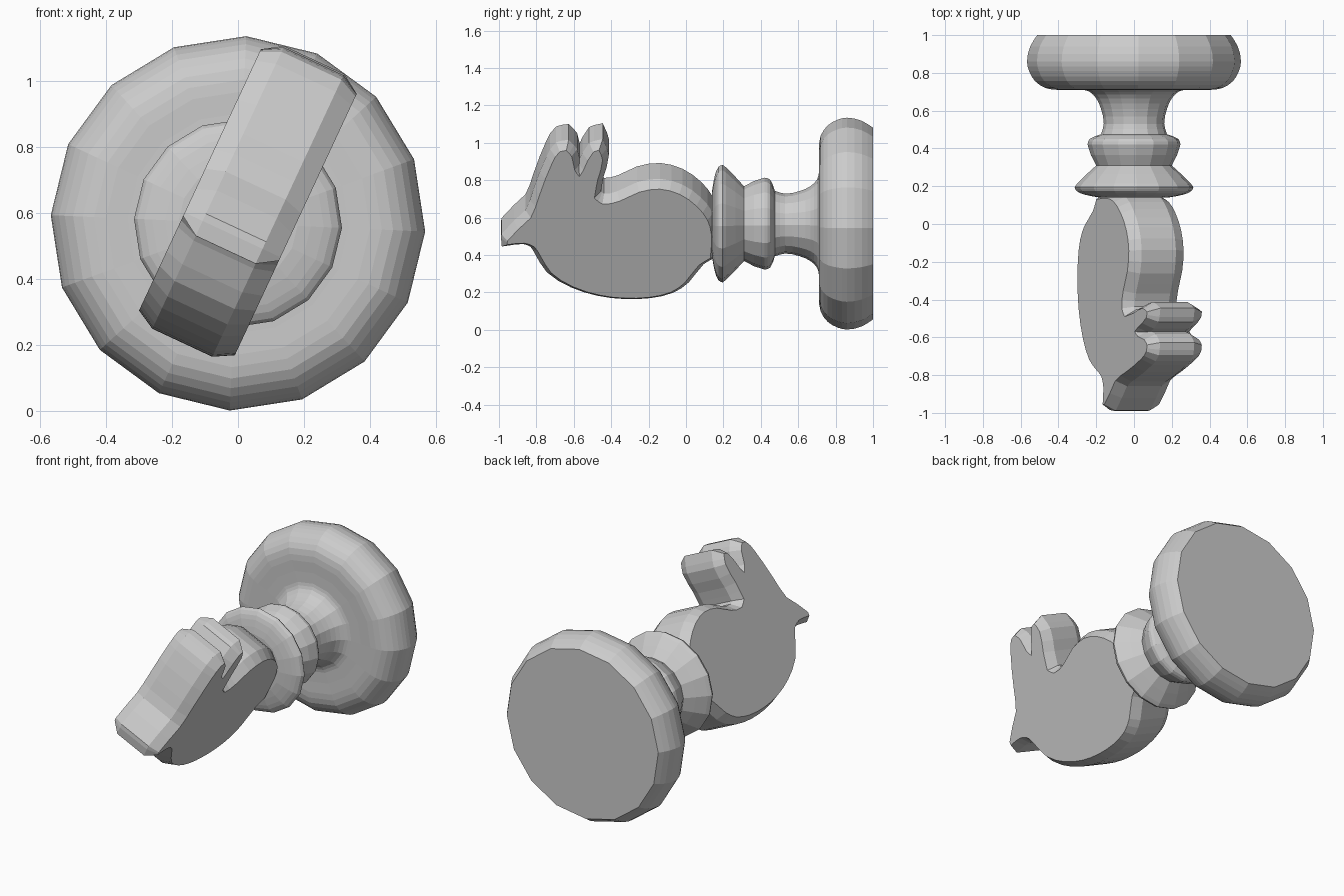
import bpy, bmesh, math
from mathutils import Vector

cube = bpy.data.objects.get("Cube")
if cube:
    bpy.data.objects.remove(cube, do_unlink=True)

TILT = math.radians(25)
AXIS_Z = 0.568
HALF_FACE, HALF_RIM, OUTSET = 0.16, 0.1, 0.033

grey = bpy.data.materials.new("plain grey")
grey.use_nodes = True
colour = (0.6, 0.6, 0.6, 1)
grey.diffuse_color = colour
grey.node_tree.nodes["Principled BSDF"].inputs["Base Color"].default_value = colour


def finish(name, bm):
    bmesh.ops.recalc_face_normals(bm, faces=bm.faces)
    mesh = bpy.data.meshes.new(name)
    bm.to_mesh(mesh)
    bm.free()
    mesh.materials.append(grey)
    ob = bpy.data.objects.new(name, mesh)
    ob.rotation_euler.y = TILT
    ob.location.z = AXIS_Z
    bpy.context.collection.objects.link(ob)
    return ob


def skin(bm, rings):
    """Bridge closed rings in order and cap both ends."""
    rows = [[bm.verts.new(p) for p in ring] for ring in rings]
    for a, b in zip(rows, rows[1:]):
        for i in range(len(a)):
            j = (i + 1) % len(a)
            bm.faces.new((a[i], a[j], b[j], b[i]))
    bm.faces.new(rows[0])
    bm.faces.new(rows[-1])


def smooth(points, steps, closed, limit):
    """Hermite spline through the points that keeps sharp corners."""
    pts = [Vector(p) for p in points]
    n = len(pts)
    tangents = []
    for i, p in enumerate(pts):
        a, b = p - pts[i - 1], pts[(i + 1) % n] - p
        end = not closed and i in (0, n - 1)
        soft = not end and a.angle(b) < math.radians(limit)
        tangents.append((a.normalized() + b.normalized()) / 2 if soft else None)
    out = []
    for i in range(n if closed else n - 1):
        p, q = pts[i], pts[(i + 1) % n]
        d = q - p
        t0 = (tangents[i] or d.normalized()) * d.length
        t1 = (tangents[(i + 1) % n] or d.normalized()) * d.length
        for k in range(steps):
            t = k / steps
            out.append(p * (2*t**3 - 3*t**2 + 1) + t0 * (t**3 - 2*t**2 + t)
                       + q * (3*t**2 - 2*t**3) + t1 * (t**3 - t**2))
    if not closed:
        out.append(pts[-1])
    return out


def outset(pts, amount):
    """Offset a clockwise outline outwards with limited mitres."""
    out = []
    for i, p in enumerate(pts):
        a = (p - pts[i - 1]).normalized()
        b = (pts[(i + 1) % len(pts)] - p).normalized()
        na, nb = Vector((-a.y, a.x)), Vector((-b.y, b.x))
        m = (na + nb).normalized()
        out.append(p + m * amount / max(m.dot(na), 0.5))
    return out


# Turned pedestal: collar, ring, stem and foot, as (radius, y)
pedestal_profile = [
    (0.18, 0.14), (0.26, 0.155), (0.305, 0.175), (0.315, 0.195), (0.3, 0.215),
    (0.2, 0.31), (0.246, 0.42), (0.235, 0.45), (0.175, 0.475), (0.16, 0.53),
    (0.175, 0.61), (0.2, 0.665), (0.235, 0.7), (0.27, 0.71), (0.4, 0.71),
    (0.47, 0.72), (0.525, 0.757), (0.556, 0.81), (0.567, 0.86), (0.55, 0.94),
    (0.513, 1.0)]
SIDES = 16
bm = bmesh.new()
skin(bm, [[(r * math.cos(math.tau * k / SIDES), y, r * math.sin(math.tau * k / SIDES))
           for k in range(SIDES)]
          for r, y in smooth(pedestal_profile, 2, False, 50)])
finish("turned_pedestal", bm)

# Animal head: side outline as (y, height), clockwise from the nose
head_outline = [
    (-0.955, -0.05), (-0.955, -0.028), (-0.83, 0.108), (-0.783, 0.243),
    (-0.715, 0.432), (-0.675, 0.498), (-0.64, 0.506), (-0.612, 0.472),
    (-0.595, 0.39), (-0.57, 0.351), (-0.548, 0.39), (-0.495, 0.497),
    (-0.465, 0.507), (-0.446, 0.45), (-0.473, 0.33), (-0.49, 0.225),
    (-0.447, 0.19), (-0.355, 0.207), (-0.25, 0.26), (-0.14, 0.278),
    (-0.035, 0.248), (0.056, 0.178), (0.115, 0.095), (0.136, 0.01),
    (0.13, -0.13), (0.07, -0.17), (-0.01, -0.278), (-0.08, -0.33),
    (-0.195, -0.36), (-0.33, -0.365), (-0.46, -0.348), (-0.6, -0.3),
    (-0.72, -0.217), (-0.78, -0.113), (-0.81, -0.064), (-0.865, -0.041)]
face = smooth(head_outline, 2, True, 50)
rim = outset(face, OUTSET)
bm = bmesh.new()
skin(bm, [[(x, p.x, p.y) for p in ring] for x, ring in
          ((-HALF_FACE, face), (-HALF_RIM, rim), (HALF_RIM, rim), (HALF_FACE, face))])
finish("animal_head", bm)
